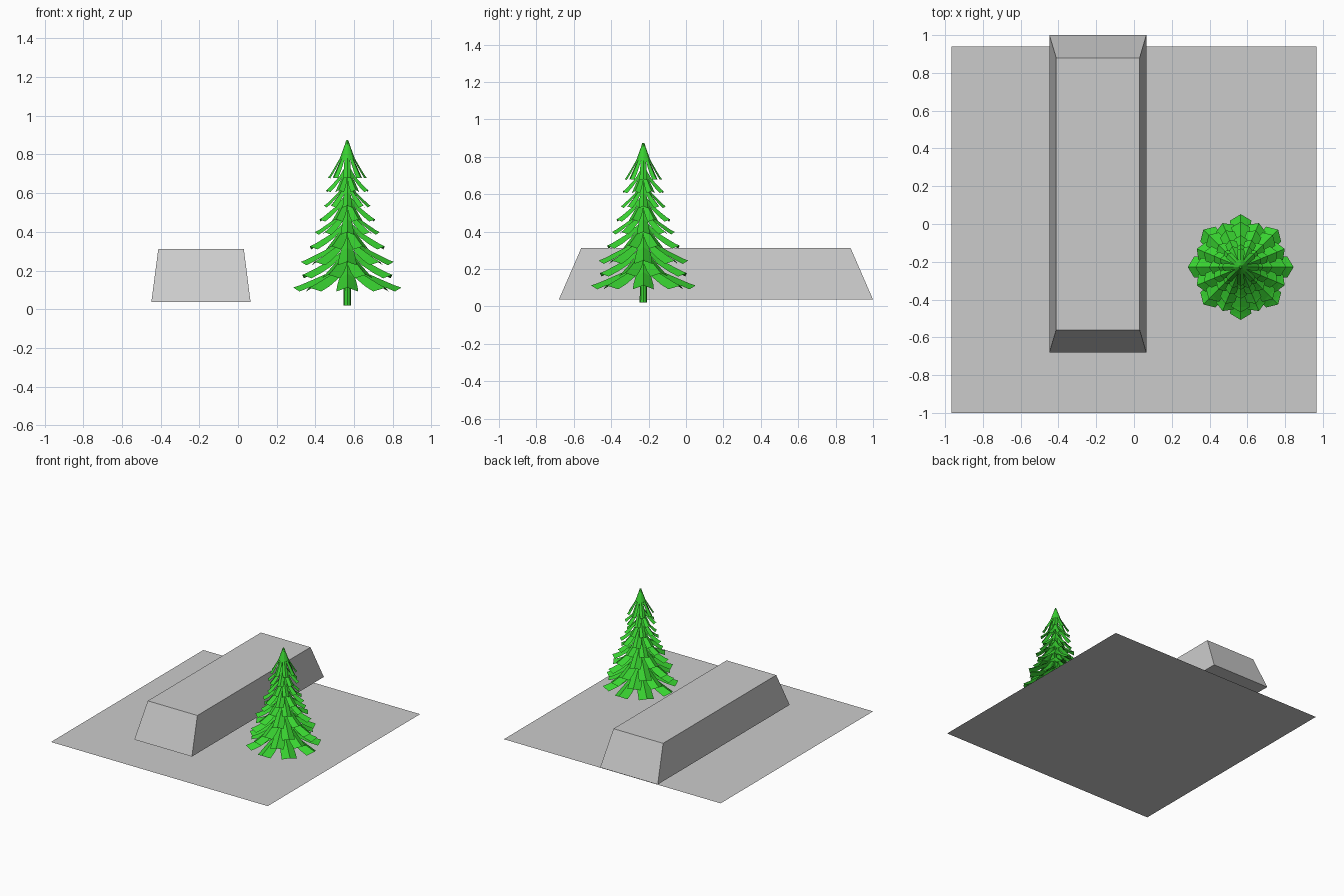
import bpy, math
from mathutils import Vector

if "Cube" in bpy.data.objects:
    bpy.data.objects.remove(bpy.data.objects["Cube"])

CX, CY = 0.565, -0.228


def make(name, verts, faces, mat=None):
    me = bpy.data.meshes.new(name)
    me.from_pydata(verts, [], faces)
    me.update()
    ob = bpy.data.objects.new(name, me)
    bpy.context.collection.objects.link(ob)
    if mat:
        me.materials.append(mat)
    return ob


green = bpy.data.materials.new("green")
green.diffuse_color = (0.04, 0.65, 0.03, 1)
green.use_nodes = True
green.node_tree.nodes["Principled BSDF"].inputs["Base Color"].default_value = green.diffuse_color


def rect(x0, x1, y0, y1, z):
    return [(x0, y0, z), (x1, y0, z), (x1, y1, z), (x0, y1, z)]


# Flat ground sheet
make("base_sheet", rect(-0.967, 0.965, -1.0, 0.94, 0), [(0, 1, 2, 3)])

# Tapered block
make("tapered_block",
     rect(-0.448, 0.065, -0.68, 1.0, 0.036) + rect(-0.412, 0.03, -0.56, 0.88, 0.312),
     [(3, 2, 1, 0), (4, 5, 6, 7)] + [(i, (i + 1) % 4, (i + 1) % 4 + 4, i + 4) for i in range(4)])

# Trunk
bpy.ops.mesh.primitive_cone_add(vertices=8, radius1=0.02, radius2=0.004, depth=0.8,
                                location=(CX, CY, 0.42))
trunk = bpy.context.object
trunk.name = "tree_trunk"
trunk.data.materials.append(green)


# One tier of folded, drooping leaves: ridge down the middle, sides hanging lower
def tier(name, radius, tip_z, root_z, count, turn):
    verts, faces = [], []
    drop = root_z - tip_z
    w = 0.2 * radius
    fold = 0.012 + 0.07 * radius
    # (distance, height, half width, fold depth)
    rows = [(0.004, root_z, 0.005, 0.003),
            (0.38 * radius, tip_z + 0.52 * drop, 0.75 * w, fold * 0.8),
            (0.66 * radius, tip_z + 0.27 * drop, 0.95 * w, fold),
            (0.88 * radius, tip_z + 0.08 * drop, w, fold)]
    for k in range(count):
        a = turn + k * math.tau / count
        out = Vector((math.cos(a), math.sin(a), 0))
        side = Vector((-out.y, out.x, 0))
        b = len(verts)
        for r, z, hw, f in rows:
            p = Vector((CX, CY, z)) + out * r
            low = p - Vector((0, 0, f))
            verts += [low + side * hw, p, low - side * hw]
        verts.append(Vector((CX, CY, tip_z)) + out * radius)
        for i in range(3):
            j = b + 3 * i
            faces += [(j, j + 1, j + 4, j + 3)[::-1], (j + 1, j + 2, j + 5, j + 4)[::-1]]
        j = b + 9
        faces += [(j + 3, j + 1, j), (j + 3, j + 2, j + 1)]
    make(name, verts, faces, green)


# Tiers from bottom to top: radius, tip height, root height
tiers = [(0.28, 0.112, 0.25), (0.252, 0.178, 0.32), (0.24, 0.245, 0.385),
         (0.21, 0.325, 0.46), (0.168, 0.398, 0.53), (0.155, 0.465, 0.60),
         (0.12, 0.535, 0.67), (0.118, 0.615, 0.75), (0.1, 0.68, 0.875)]
for i, (r, z, root) in enumerate(tiers):
    tier("leaf_tier_%d" % (i + 1), r, z, root, 8, (i % 2) * math.pi / 8)
